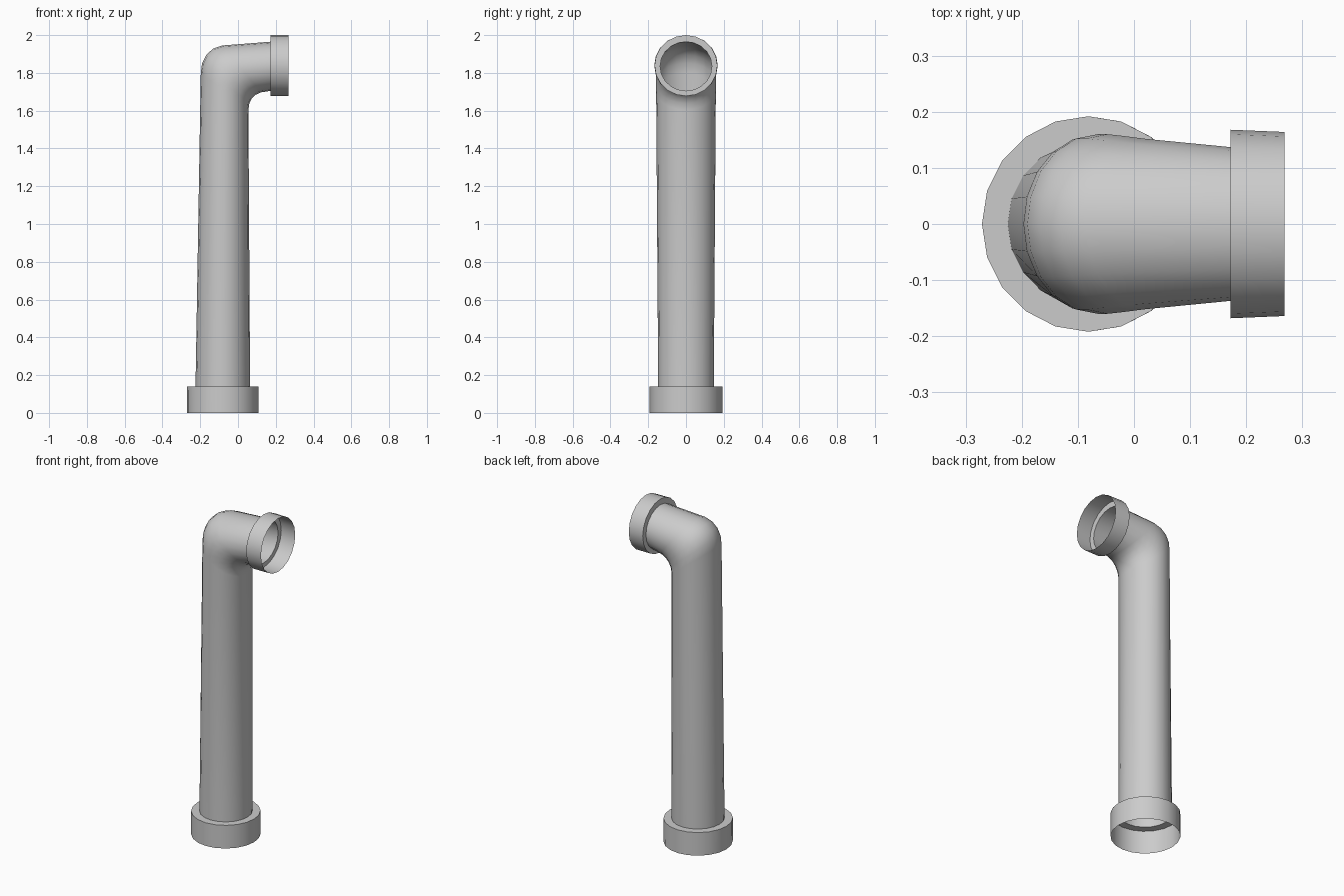
import bpy, bmesh
from math import cos, sin, tau, radians
from mathutils import Vector

if "Cube" in bpy.data.objects:
    bpy.data.objects.remove(bpy.data.objects["Cube"])

SIDES = 20


def tube(name, rings):
    """Skin an open tube through rings: (outer x, outer z, inner x, inner z, half width in y)."""
    bm = bmesh.new()
    loops = []
    for ox, oz, ix, iz, hy in rings:
        outer, inner = Vector((ox, 0, oz)), Vector((ix, 0, iz))
        centre, arm = (outer + inner) / 2, (inner - outer) / 2
        loops.append([bm.verts.new(centre + arm * cos(tau * k / SIDES)
                                   + Vector((0, hy * sin(tau * k / SIDES), 0)))
                      for k in range(SIDES)])
    for a, b in zip(loops, loops[1:]):
        for k in range(SIDES):
            n = (k + 1) % SIDES
            bm.faces.new((a[k], a[n], b[n], b[k]))
    mesh = bpy.data.meshes.new(name)
    bm.to_mesh(mesh)
    bm.free()
    mesh.shade_smooth()
    mesh.set_sharp_from_angle(angle=radians(32))
    obj = bpy.data.objects.new(name, mesh)
    bpy.context.collection.objects.link(obj)
    return obj


pipe_bottom = (-0.225, 0.14, 0.064, 0.14, 0.147)
pipe_end = (0.172, 1.965, 0.172, 1.705, 0.137)

# Tapered upright, elbow and short outlet
tube("elbow_pipe", [
    pipe_bottom,
    (-0.197, 1.80, 0.055, 1.605, 0.158),
    (-0.190, 1.852, 0.060, 1.638, 0.160),
    (-0.168, 1.896, 0.073, 1.664, 0.160),
    (-0.132, 1.928, 0.093, 1.684, 0.157),
    (-0.085, 1.945, 0.122, 1.697, 0.152),
    pipe_end,
])

# Bottom socket, open underneath
tube("bottom_collar", [
    (-0.270, 0.0, 0.108, 0.0, 0.192),
    (-0.271, 0.14, 0.108, 0.14, 0.192),
    pipe_bottom,
])

# Outlet socket, open at the end
tube("outlet_collar", [
    pipe_end,
    (0.172, 2.0, 0.172, 1.678, 0.168),
    (0.268, 2.0, 0.268, 1.677, 0.164),
])
